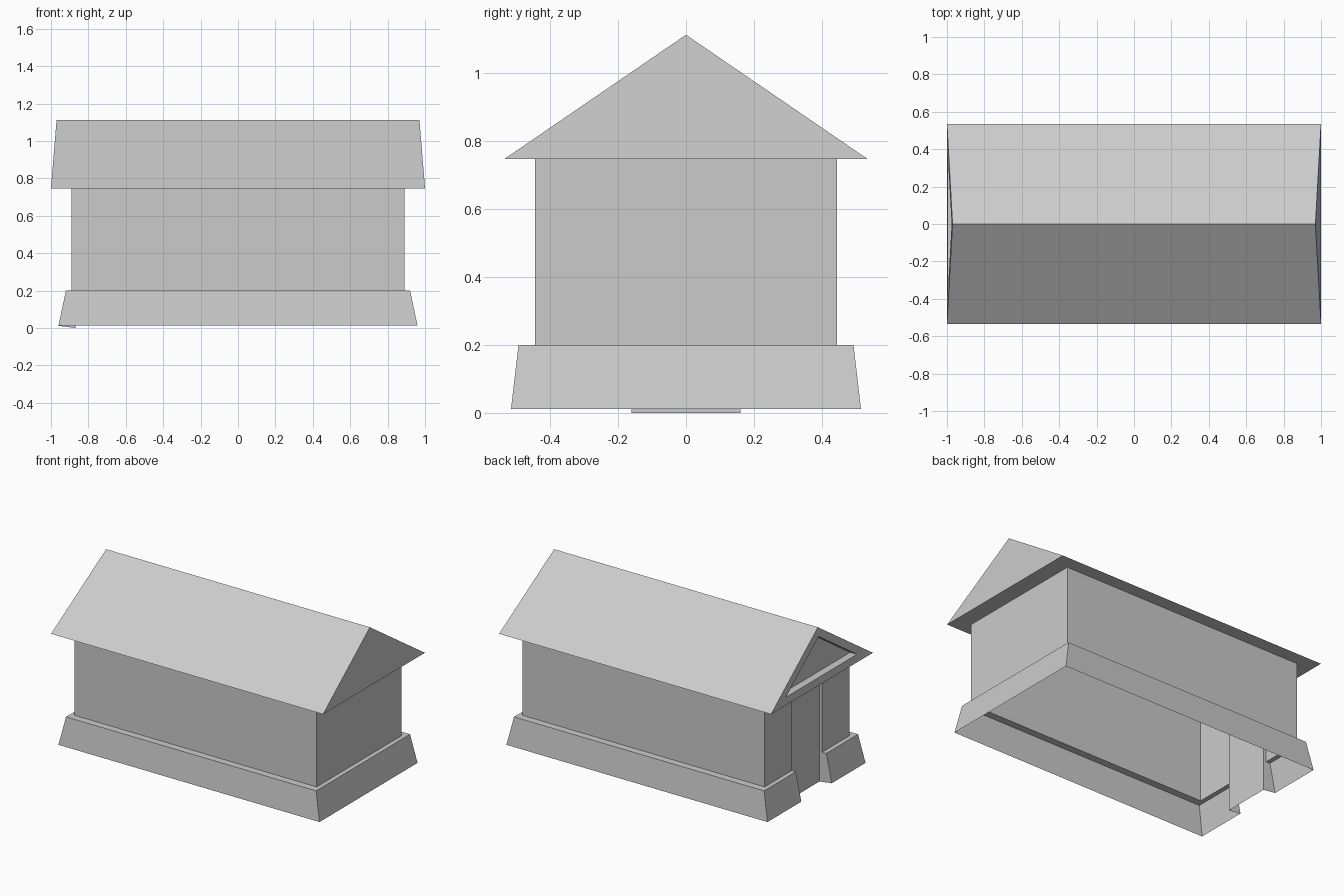
import bpy
import bmesh

cube = bpy.data.objects.get("Cube")
if cube:
    bpy.data.objects.remove(cube, do_unlink=True)

# Single plain grey
grey = bpy.data.materials.new("plain_grey")
grey.use_nodes = True
grey.diffuse_color = (0.6, 0.6, 0.6, 1)
grey.node_tree.nodes["Principled BSDF"].inputs["Base Color"].default_value = (0.6, 0.6, 0.6, 1)

DOOR = 0.16        # half width of the doorway
DOOR_X = -0.87     # plane of the recessed door

# Levels of the house: half length, half width, height
FOOT = (0.96, 0.515, 0.012)
LEDGE = (0.92, 0.493, 0.2)
WALL_LOW = (0.89, 0.445, 0.2)
WALL_TOP = (0.89, 0.445, 0.747)
EAVE = (1.0, 0.535, 0.747)
RIDGE_X, RIDGE_Z = 0.97, 1.113


def finish(name, bm):
    mesh = bpy.data.meshes.new(name)
    bm.to_mesh(mesh)
    bm.free()
    mesh.materials.append(grey)
    obj = bpy.data.objects.new(name, mesh)
    bpy.context.collection.objects.link(obj)
    return obj


def add_face(bm, points):
    return bm.faces.new([bm.verts.new(p) for p in points])


def outline(bm, level):
    """Rectangle around the house, left open at the doorway."""
    hx, hy, z = level
    plan = [(-hx, -DOOR), (-hx, -hy), (hx, -hy), (hx, hy), (-hx, hy), (-hx, DOOR)]
    return [bm.verts.new((x, y, z)) for x, y in plan]


def loft(name, levels):
    bm = bmesh.new()
    rings = [outline(bm, level) for level in levels]
    for low, high in zip(rings, rings[1:]):
        for i in range(len(low) - 1):
            bm.faces.new((low[i], low[i + 1], high[i + 1], high[i]))
    return finish(name, bm)


# Open-bottomed shell: sloped plinth with its ledge, walls, flat eave underside
loft("plinth", [FOOT, LEDGE, WALL_LOW])
loft("walls", [WALL_LOW, WALL_TOP])
loft("eave_underside", [WALL_TOP, EAVE])

# Eave underside over the doorway
bm = bmesh.new()
top = WALL_TOP[2]
add_face(bm, [(DOOR_X, -DOOR, top), (-EAVE[0], -DOOR, top),
              (-EAVE[0], DOOR, top), (DOOR_X, DOOR, top)])
finish("doorway_underside", bm)

# Recessed door
bm = bmesh.new()
add_face(bm, [(DOOR_X, DOOR, 0), (DOOR_X, -DOOR, 0),
              (DOOR_X, -DOOR, top), (DOOR_X, DOOR, top)])
finish("door", bm)

# Jambs beside the door, closing the cut ends of wall and plinth
jamb = [(DOOR_X, 0), (-FOOT[0], FOOT[2]), (-LEDGE[0], LEDGE[2]),
        (-WALL_LOW[0], WALL_LOW[2]), (-WALL_TOP[0], top), (DOOR_X, top)]
for side, label in ((1, "left"), (-1, "right")):
    bm = bmesh.new()
    points = [(x, side * DOOR, z) for x, z in jamb]
    add_face(bm, points if side < 0 else points[::-1])
    bmesh.ops.recalc_face_normals(bm, faces=bm.faces)
    # Face the doorway
    for face in bm.faces:
        face.normal_update()
        if face.normal.y * side > 0:
            face.normal_flip()
    finish(label + "_jamb", bm)

# Gable roof with a recessed triangle over the door
bm = bmesh.new()
hx, hy, z = EAVE
a, b, c, d = [bm.verts.new(p) for p in
              ((-hx, -hy, z), (hx, -hy, z), (hx, hy, z), (-hx, hy, z))]
r0 = bm.verts.new((-RIDGE_X, 0, RIDGE_Z))
r1 = bm.verts.new((RIDGE_X, 0, RIDGE_Z))
bm.faces.new((a, b, r1, r0))
bm.faces.new((c, d, r0, r1))
bm.faces.new((b, c, r1))
gable = bm.faces.new((d, a, r0))
bm.normal_update()
bmesh.ops.inset_individual(bm, faces=[gable], thickness=0.05, use_even_offset=True)
ext = bmesh.ops.extrude_discrete_faces(bm, faces=[gable])
inner = ext["faces"][0]
bmesh.ops.translate(bm, verts=list(inner.verts), vec=(0.05, 0, 0))
finish("roof", bm)
